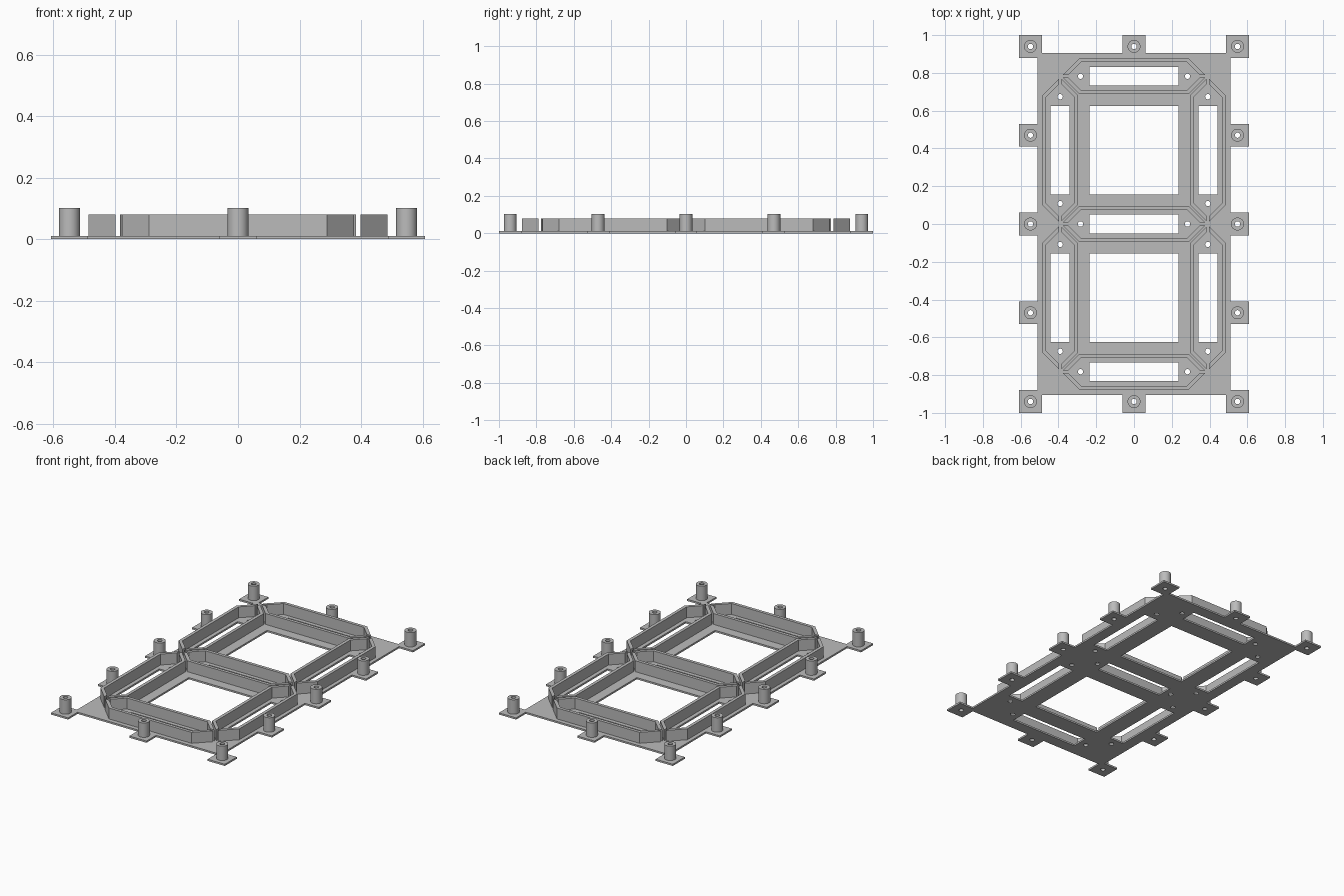
import bpy
import bmesh
from math import cos, sin, pi, sqrt

if "Cube" in bpy.data.objects:
    bpy.data.objects.remove(bpy.data.objects["Cube"], do_unlink=True)

GREY = (0.5, 0.5, 0.5, 1)
grey = bpy.data.materials.new("grey_plastic")
grey.use_nodes = True
grey.diffuse_color = GREY
grey.node_tree.nodes["Principled BSDF"].inputs["Base Color"].default_value = GREY

PLATE_TOP, WALL_TOP, POST_TOP = 0.011, 0.08, 0.102
PITCH = 0.391            # spacing of the bar layout
TAB_X, TAB_Y = 0.548, 0.94
HOLE_R, POST_R = 0.014, 0.034


def extrude_loops(name, loops, z0, z1):
    """Solid from closed 2D loops; loops inside others become holes."""
    curve = bpy.data.curves.new(name, "CURVE")
    curve.dimensions = "2D"
    curve.fill_mode = "BOTH"
    curve.extrude = (z1 - z0) / 2
    for loop in loops:
        spline = curve.splines.new("POLY")
        spline.points.add(len(loop) - 1)
        for p, (x, y) in zip(spline.points, loop):
            p.co = (x, y, 0, 1)
        spline.use_cyclic_u = True
    temp = bpy.data.objects.new("temp_profile", curve)
    bpy.context.collection.objects.link(temp)
    graph = bpy.context.evaluated_depsgraph_get()
    mesh = bpy.data.meshes.new_from_object(temp.evaluated_get(graph))
    bpy.data.objects.remove(temp, do_unlink=True)

    bm = bmesh.new()
    bm.from_mesh(mesh)
    bmesh.ops.remove_doubles(bm, verts=bm.verts, dist=1e-5)
    bmesh.ops.translate(bm, verts=bm.verts, vec=(0, 0, (z0 + z1) / 2))
    bmesh.ops.recalc_face_normals(bm, faces=bm.faces)
    bm.to_mesh(mesh)
    bm.free()
    mesh.materials.clear()
    mesh.materials.append(grey)
    obj = bpy.data.objects.new(name, mesh)
    bpy.context.collection.objects.link(obj)
    bpy.ops.object.select_all(action="DESELECT")
    obj.select_set(True)
    bpy.context.view_layer.objects.active = obj
    bpy.ops.object.shade_smooth_by_angle(angle=pi / 6)
    return obj


def rect(cx, cy, hx, hy):
    return [(cx - hx, cy - hy), (cx + hx, cy - hy), (cx + hx, cy + hy), (cx - hx, cy + hy)]


def circle(cx, cy, r, n=32):
    return [(cx + r * cos(2 * pi * i / n), cy + r * sin(2 * pi * i / n)) for i in range(n)]


# Seven bars: centre and whether the bar stands along y
bars = [(0, k * 2 * PITCH, False) for k in (-1, 0, 1)]
bars += [(sx * PITCH, sy * PITCH, True) for sx in (-1, 1) for sy in (-1, 1)]


def place(points, bar):
    """Move points from bar space (long axis x) to the layout."""
    cx, cy, upright = bar
    return [(cx - v, cy + u) if upright else (cx + u, cy + v) for u, v in points]


# Post positions: four corners, middles of the ends, three along each side
posts = [(x, y) for x in (-TAB_X, TAB_X) for y in (-TAB_Y, -TAB_Y / 2, 0, TAB_Y / 2, TAB_Y)]
posts += [(0, -TAB_Y), (0, TAB_Y)]

# Base plate outline: one quarter, mirrored around
quarter = [(.608, .06), (.51, .06), (.51, .41), (.608, .41), (.608, .53), (.51, .53),
           (.51, .88), (.608, .88), (.608, 1), (.488, 1), (.488, .905), (.06, .905), (.06, 1)]
half = quarter + [(-x, y) for x, y in reversed(quarter)]
outline = half + [(x, -y) for x, y in reversed(half)]

WINDOW = 0.235
loops = [outline]
loops += [rect(0, sy * PITCH, WINDOW, WINDOW) for sy in (-1, 1)]
for bar in bars:
    loops.append(place(rect(0, 0, WINDOW, 0.05), bar))
    for u in (-0.283, 0.283):
        loops.append(circle(*place([(u, 0)], bar)[0], HOLE_R, 24))
loops += [circle(x, y, HOLE_R) for x, y in posts]
extrude_loops("base_plate", loops, 0, PLATE_TOP)

# Hollow mounting posts
for i, (x, y) in enumerate(posts):
    extrude_loops(f"mounting_post_{i + 1}", [circle(x, y, POST_R), circle(x, y, HOLE_R)],
                  PLATE_TOP, POST_TOP)

# Bar walls: two chamfered halves with a slit at the tips
REACH, WIDTH, THICK, SLIT = 0.384, 0.095, 0.02, 0.007
inner_reach, inner_width = REACH - THICK * sqrt(2), WIDTH - THICK
right = [(REACH - SLIT, SLIT), (REACH - WIDTH, WIDTH)]
right_in = [(inner_reach - SLIT, SLIT), (inner_reach - inner_width, inner_width)]
wall = right + [(-x, y) for x, y in reversed(right)]
wall += [(-x, y) for x, y in right_in] + right_in[::-1]

for i, bar in enumerate(bars):
    both = [place([(u, s * v) for u, v in wall], bar) for s in (-1, 1)]
    extrude_loops(f"bar_wall_{i + 1}", both, PLATE_TOP, WALL_TOP)
